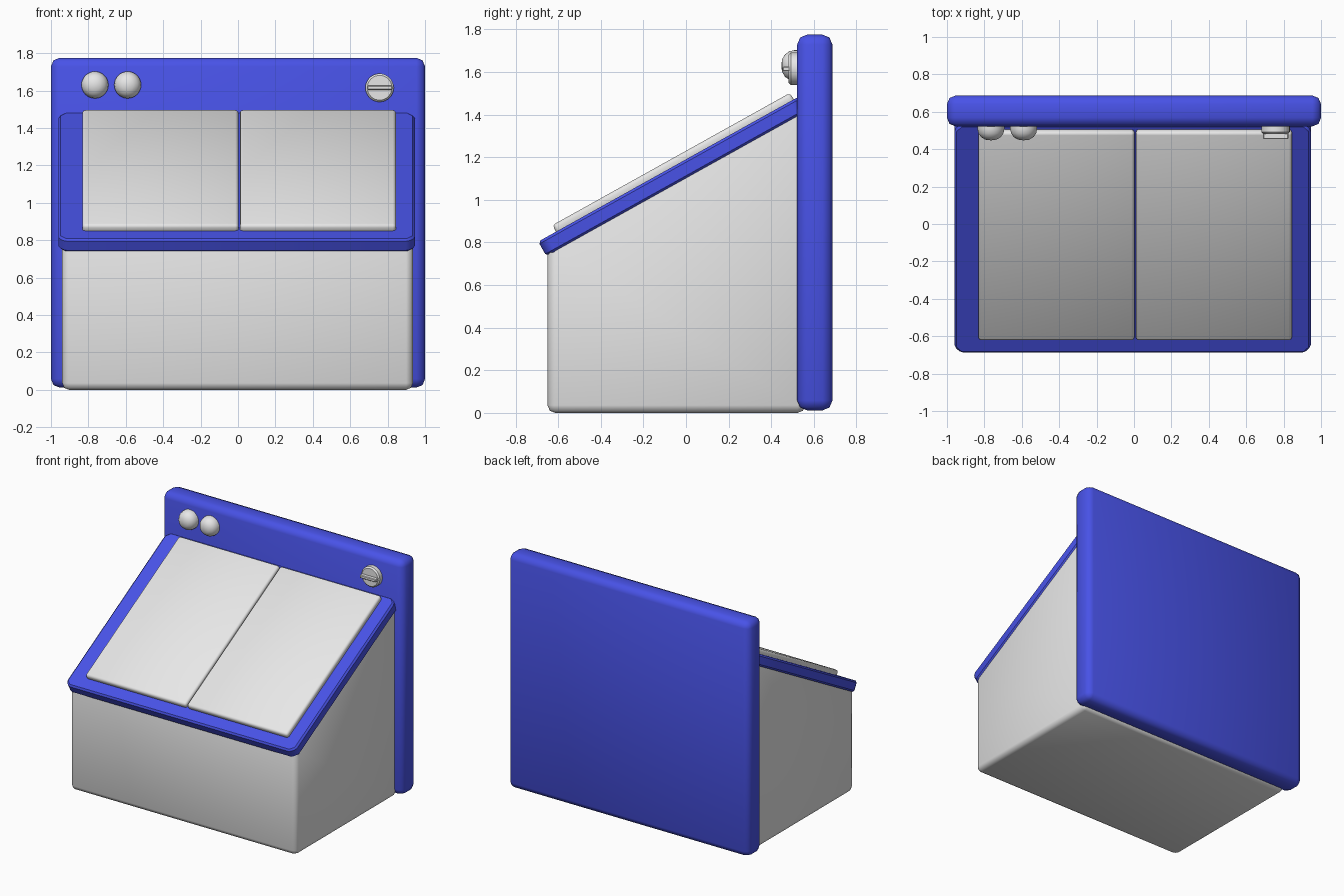
import bpy, bmesh, math
from mathutils import Matrix, Vector

cube = bpy.data.objects.get("Cube")
if cube:
    bpy.data.objects.remove(cube, do_unlink=True)


def material(name, rgb):
    m = bpy.data.materials.new(name)
    m.use_nodes = True
    m.diffuse_color = (*rgb, 1)
    m.node_tree.nodes["Principled BSDF"].inputs["Base Color"].default_value = (*rgb, 1)
    return m


BLUE = material("cobalt blue", (0.065, 0.085, 0.8))
GREY = material("light grey", (0.8, 0.8, 0.8))


def finish(name, bm, mat, bevel=0, segments=2, angle=None):
    """Turn a bmesh into a shaded object with rounded edges."""
    bmesh.ops.recalc_face_normals(bm, faces=bm.faces[:])
    if bevel:
        bmesh.ops.bevel(bm, geom=bm.edges[:], offset=bevel, segments=segments,
                        profile=0.5, affect='EDGES', clamp_overlap=True)
    mesh = bpy.data.meshes.new(name)
    bm.to_mesh(mesh)
    bm.free()
    mesh.materials.append(mat)
    obj = bpy.data.objects.new(name, mesh)
    bpy.context.collection.objects.link(obj)
    bpy.ops.object.select_all(action='DESELECT')
    obj.select_set(True)
    bpy.context.view_layer.objects.active = obj
    if angle is None:
        bpy.ops.object.shade_smooth()
    else:
        bpy.ops.object.shade_smooth_by_angle(angle=math.radians(angle))
    return obj


def box(lo, hi, frame=Matrix()):
    lo, hi = Vector(lo), Vector(hi)
    bm = bmesh.new()
    place = Matrix.Translation((lo + hi) / 2) @ Matrix.Diagonal((*(hi - lo), 1))
    bmesh.ops.create_cube(bm, size=1, matrix=frame @ place)
    return bm


def lathe(profile, x, z, steps=32):
    """Revolve (radius, y) points about an axis along y."""
    bm = bmesh.new()
    verts = [bm.verts.new((x + r, y, z)) for r, y in profile]
    edges = [bm.edges.new(pair) for pair in zip(verts, verts[1:])]
    bmesh.ops.spin(bm, geom=verts + edges, cent=(x, 0, z), axis=(0, 1, 0),
                   angle=math.tau, steps=steps)
    bmesh.ops.remove_doubles(bm, verts=bm.verts[:], dist=0.0005)
    return bm


# upright back panel
finish("back_panel", box((-1, 0.522, 0.012), (1, 0.687, 1.775)), BLUE, 0.046)

# wedge-shaped body, its top hidden inside the lid frame
body = box((-0.94, -0.65, 0), (0.935, 0.56, 1))
for v in body.verts:
    if v.co.z > 0.5:
        v.co.z = 0.785 + (v.co.y + 0.655) * 0.5565
finish("body", body, GREY, 0.036)

# sloping lid: frame and two doors, in coordinates that follow the slope
slope = Matrix.Translation((0, -0.655, 0.735)) @ Matrix.Rotation(math.radians(29.1), 4, 'X')
lid = box((-0.96, 0, 0), (0.945, 1.4, 0.079), slope)
normal = slope.to_3x3() @ Vector((0, 0, 1))
corners = [e for e in lid.edges
           if abs((e.verts[0].co - e.verts[1].co).normalized().dot(normal)) > 0.9]
bmesh.ops.bevel(lid, geom=corners, offset=0.035, segments=1, affect='EDGES')
finish("lid_frame", lid, BLUE, 0.012, 1, 30)
for name, x0, x1 in (("right_door", -0.832, 0.002), ("left_door", 0.01, 0.844)):
    finish(name, box((x0, 0.095, 0.06), (x1, 1.372, 0.114), slope), GREY, 0.016, 2, 50)

# two domed buttons
dome = [(0, 0.447), (0.03, 0.451), (0.053, 0.465), (0.067, 0.485), (0.072, 0.508), (0.072, 0.53)]
for name, x in (("outer_button", -0.765), ("inner_button", -0.59)):
    finish(name, lathe(dome, x, 1.63), GREY, angle=50)

# round dial with a grip bar
dial = [(0, 0.482), (0.066, 0.482), (0.076, 0.492), (0.076, 0.53)]
finish("dial", lathe(dial, 0.757, 1.615), GREY, angle=30)
finish("dial_grip", box((0.69, 0.454, 1.604), (0.825, 0.495, 1.626)), GREY, 0.004, 1, 30)
